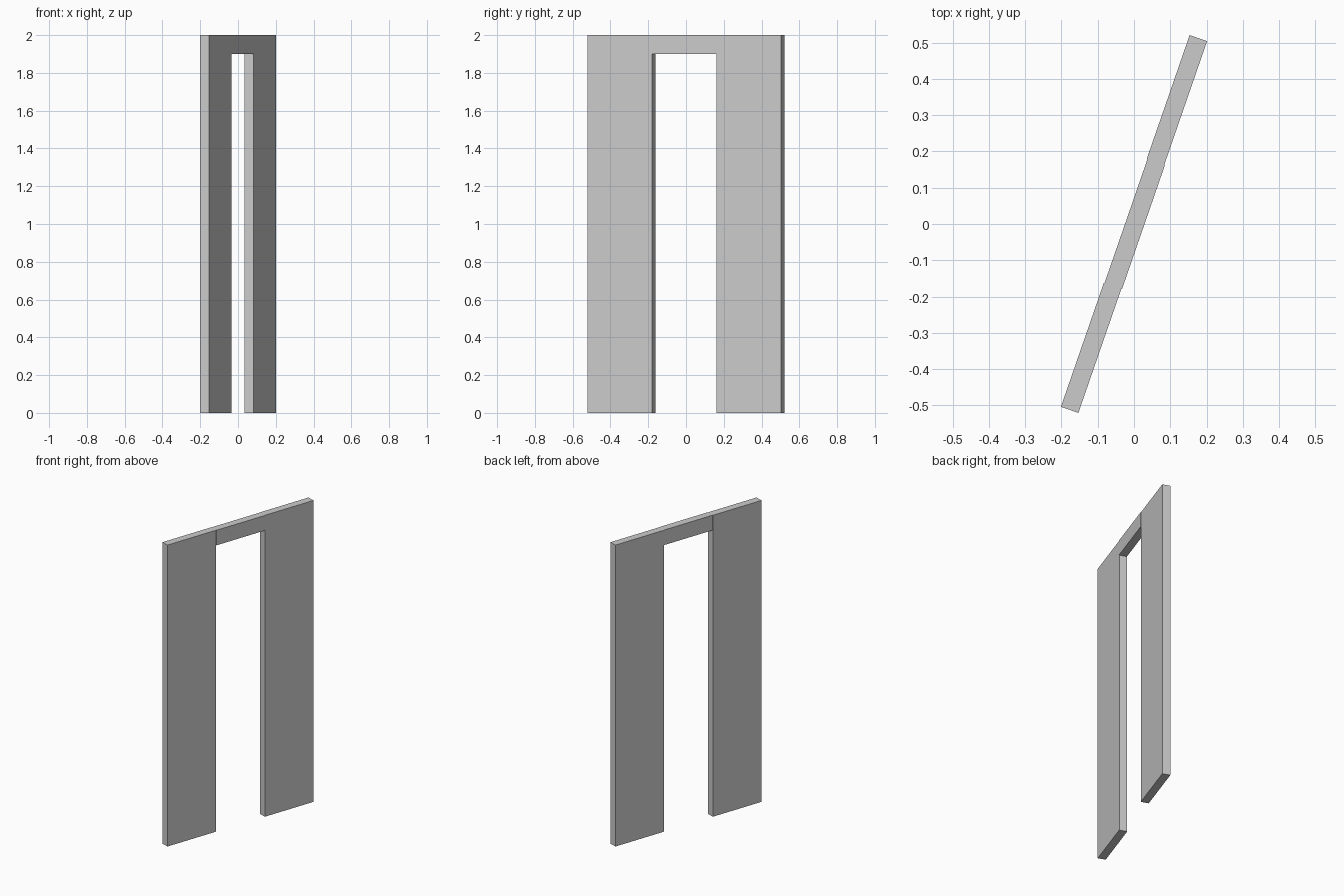
import bpy, math
from mathutils import Matrix

if "Cube" in bpy.data.objects:
    bpy.data.objects.remove(bpy.data.objects["Cube"])

LENGTH, THICK, HEIGHT = 1.084, 0.051, 2.0
DOOR_HEIGHT = 1.90
third = LENGTH / 3
turn = Matrix.Rotation(math.radians(70.9), 4, 'Z')


def slab(name, along, across, z0, z1, length):
    """Box in wall space (x along the wall), turned into place."""
    bpy.ops.mesh.primitive_cube_add(size=1)
    ob = bpy.context.object
    ob.name = name
    box = (Matrix.Translation((along, across, (z0 + z1) / 2))
           @ Matrix.Diagonal((length, THICK, z1 - z0, 1)))
    ob.data.transform(turn @ box)
    return ob


# Full-height wall panels either side of the doorway
for name, side in (("left_wall_panel", -1), ("right_wall_panel", 1)):
    slab(name, side * third, 0, 0, HEIGHT, third)

# Lintel over the doorway, set a hair proud of the panels
slab("door_lintel", 0, -0.002, DOOR_HEIGHT, HEIGHT, third)
